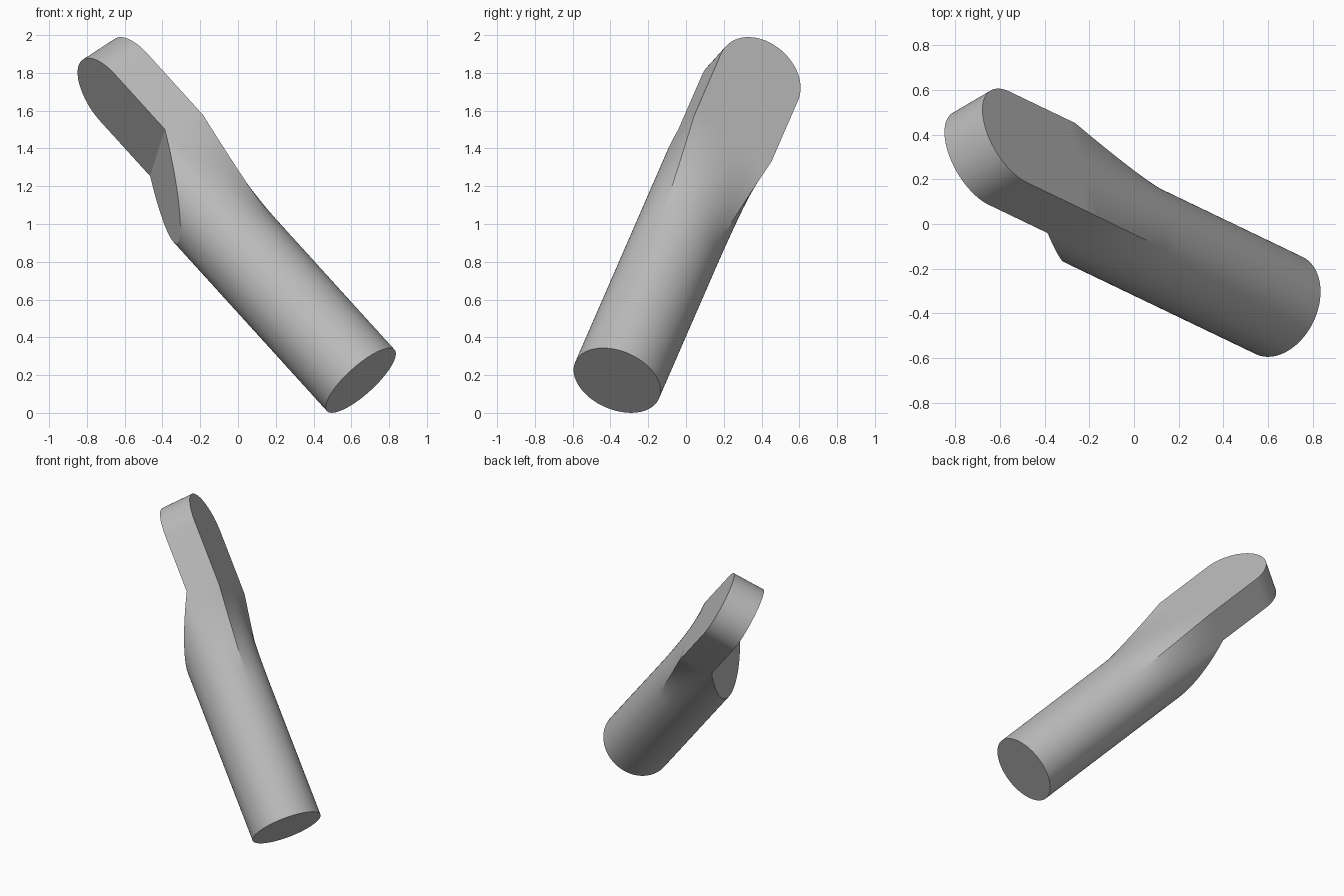
import bpy, bmesh, math
from mathutils import Matrix, Vector

if "Cube" in bpy.data.objects:
    bpy.data.objects.remove(bpy.data.objects["Cube"], do_unlink=True)

R = 0.2417                            # shank radius and half width of the tab
LOFT_START, LOFT_END, TAB_START, TAB_CENTRE = 1.0, 1.65, 1.70, 2.112
TAB_LOW = 0.015                       # height of the tab's lower face above the axis

# Tilted frame: local x = width, y = thickness, z = along the rod
axis = Vector((-0.64, 0.307, 0.705)).normalized()
thick = Vector((0.75, 0.44, 0.487))
thick = (thick - axis * thick.dot(axis)).normalized()
width = thick.cross(axis)
frame = Matrix((width, thick, axis)).transposed().to_4x4()
frame.translation = (0.65, -0.365, 0.172)

grey = bpy.data.materials.new("plain_grey")
grey.use_nodes = True
grey.diffuse_color = (0.5, 0.5, 0.5, 1)
grey.node_tree.nodes["Principled BSDF"].inputs["Base Color"].default_value = (0.5, 0.5, 0.5, 1)


def finish(name, bm):
    bmesh.ops.recalc_face_normals(bm, faces=bm.faces)
    mesh = bpy.data.meshes.new(name)
    bm.to_mesh(mesh)
    bm.free()
    mesh.transform(frame)
    mesh.materials.append(grey)
    obj = bpy.data.objects.new(name, mesh)
    bpy.context.collection.objects.link(obj)
    bpy.ops.object.select_all(action="DESELECT")
    obj.select_set(True)
    bpy.context.view_layer.objects.active = obj
    bpy.ops.object.shade_smooth_by_angle(angle=math.radians(20))


def section(bm, z, blend, count=96):
    """Circle whose upper half swells into a square as blend goes to 1."""
    ring = []
    for i in range(count):
        a = 2 * math.pi * i / count
        x, y = math.cos(a), math.sin(a)
        k = 1 + blend * (1 / max(abs(x), abs(y)) - 1) if y > 0 else 1
        ring.append(bm.verts.new((R * k * x, R * k * y, z)))
    return ring


# Round shank, blending to a flat-topped section, then cut by a ramp
bm = bmesh.new()
steps = 16
stations = [(0, 0)]
for i in range(steps + 1):
    t = i / steps
    stations.append((LOFT_START + t * (LOFT_END - LOFT_START), t ** 1.2))
stations.append((TAB_START, 1))
rings = [section(bm, z, blend) for z, blend in stations]
for low, high in zip(rings, rings[1:]):
    for i in range(len(low)):
        bm.faces.new((low[i - 1], low[i], high[i], high[i - 1]))
bm.faces.new(rings[0])
bm.faces.new(rings[-1])

ramp_foot = Vector((0, -R, 1.22))
ramp_top = Vector((0, TAB_LOW, TAB_START))
ramp_normal = Vector((1, 0, 0)).cross(ramp_top - ramp_foot)
if ramp_normal.y > 0:
    ramp_normal.negate()
cut = bmesh.ops.bisect_plane(bm, geom=bm.verts[:] + bm.edges[:] + bm.faces[:],
                             plane_co=ramp_top, plane_no=ramp_normal, clear_outer=True)
edges = [e for e in cut["geom_cut"] if isinstance(e, bmesh.types.BMEdge)]
bmesh.ops.holes_fill(bm, edges=[e for e in bm.edges if e.is_boundary] or edges)
finish("shank", bm)

# Flat tab with a half-round end
bm = bmesh.new()
outline = [(-R, TAB_START), (R, TAB_START)]
for i in range(49):
    a = math.pi * i / 48
    outline.append((R * math.cos(a), TAB_CENTRE + R * math.sin(a)))
face = bm.faces.new([bm.verts.new((x, TAB_LOW, z)) for x, z in outline])
grown = bmesh.ops.extrude_face_region(bm, geom=[face], use_keep_orig=True)
bmesh.ops.translate(bm, vec=(0, R - TAB_LOW, 0),
                    verts=[v for v in grown["geom"] if isinstance(v, bmesh.types.BMVert)])
finish("flat_tab", bm)
